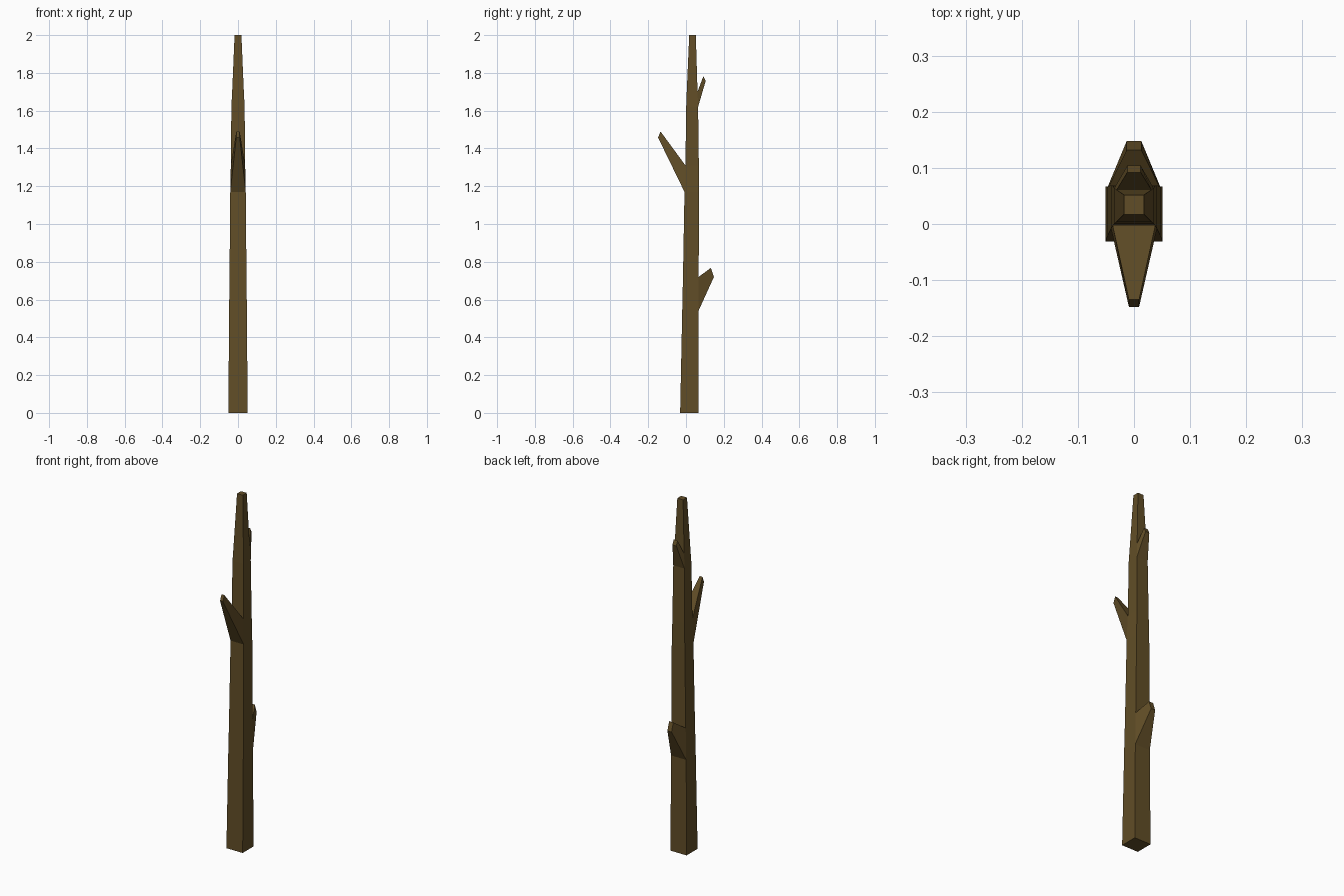
import bpy, bmesh

if "Cube" in bpy.data.objects:
    bpy.data.objects.remove(bpy.data.objects["Cube"])

# Trunk sections: z, half width in x, front y, back y
rings = [
    (0.00, 0.051, -0.031, 0.067),
    (0.54, 0.047, -0.020, 0.066),
    (0.72, 0.045, -0.016, 0.067),
    (1.17, 0.041, -0.008, 0.069),
    (1.31, 0.038, -0.003, 0.068),
    (1.62, 0.035, 0.001, 0.064),
    (1.70, 0.031, 0.004, 0.061),
    (2.00, 0.018, 0.017, 0.052),
]
# Branch stubs: segment index, side (0 front, 2 back), tip half width,
# lower tip edge (y, z), upper tip edge (y, z)
branches = [
    (1, 2, 0.013, (0.148, 0.72), (0.132, 0.768)),
    (3, 0, 0.009, (-0.148, 1.458), (-0.135, 1.49)),
    (5, 2, 0.012, (0.104, 1.757), (0.092, 1.783)),
]

bm = bmesh.new()
loops = [[bm.verts.new(p) for p in ((-w, f, z), (w, f, z), (w, b, z), (-w, b, z))]
         for z, w, f, b in rings]
sides = {}
for i in range(len(loops) - 1):
    lo, hi = loops[i], loops[i + 1]
    for s in range(4):
        n = (s + 1) % 4
        sides[i, s] = bm.faces.new((lo[s], lo[n], hi[n], hi[s]))
bm.faces.new(loops[0][::-1])
bm.faces.new(loops[-1])

# Extrude each branch out of its trunk face and taper its tip
for seg, side, w, low, high in branches:
    tip = bmesh.ops.extrude_face_region(bm, geom=[sides[seg, side]])["geom"]
    verts = [g for g in tip if isinstance(g, bmesh.types.BMVert)]
    mid = sum(v.co.z for v in verts) / 4
    for v in verts:
        y, z = low if v.co.z < mid else high
        v.co = (w if v.co.x > 0 else -w, y, z)
    if sides[seg, side].is_valid:
        bm.faces.remove(sides[seg, side])

bmesh.ops.recalc_face_normals(bm, faces=bm.faces[:])
mesh = bpy.data.meshes.new("wooden_branch")
bm.to_mesh(mesh)
bm.free()
obj = bpy.data.objects.new("wooden_branch", mesh)
bpy.context.collection.objects.link(obj)

mat = bpy.data.materials.new("brown_wood")
mat.diffuse_color = (0.12, 0.075, 0.02, 1)
mat.use_nodes = True
mat.node_tree.nodes["Principled BSDF"].inputs["Base Color"].default_value = mat.diffuse_color
mesh.materials.append(mat)
